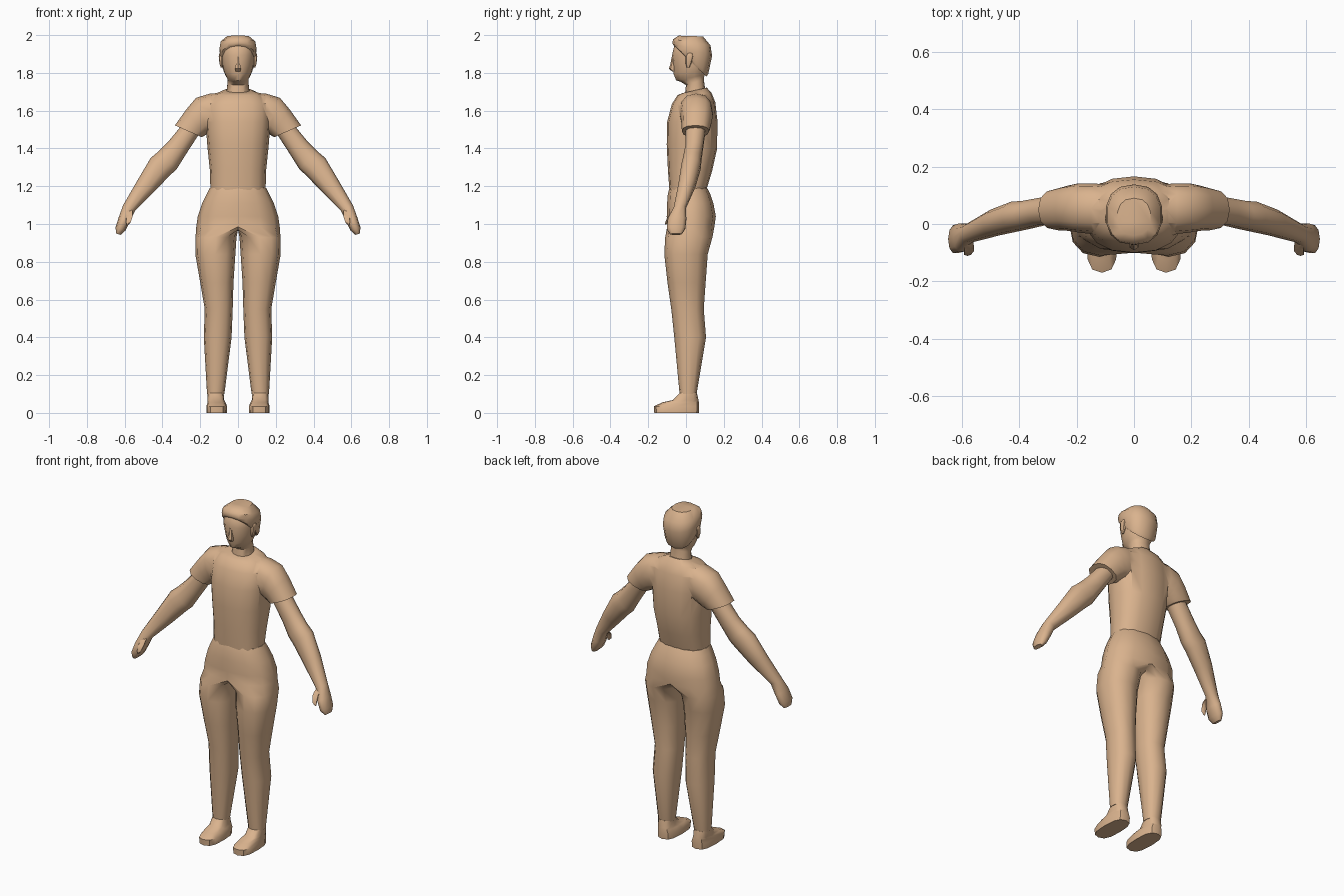
import bpy, bmesh
from math import cos, sin, pi, radians, copysign
from mathutils import Vector as V

mat = bpy.data.materials.new("tan")
mat.diffuse_color = (0.7, 0.45, 0.27, 1)


def ring(c, u, v, n=12, p=2.0, taper=0.0):
    """Superelliptic section around c; taper narrows the -v side."""
    pts = []
    for i in range(n):
        a = 2 * pi * i / n - pi / 2
        s = [copysign(abs(t) ** (2 / p), t) for t in (cos(a), sin(a))]
        k = 1 - taper * max(0, -s[1])
        pts.append(c + u * s[0] * k + v * s[1])
    return pts


def sec(hw, f, b, cx=0, n=12, p=2.3, taper=0.0):
    """Section across x, from front point f to back point b (y, z)."""
    f, b = V((cx, *f)), V((cx, *b))
    return ring((f + b) / 2, V((hw, 0, 0)), (b - f) / 2, n, p, taper)


def limb(top, bot, y0, y1, n=10, p=2.2):
    """Section of an arm: upper and lower outline points (x, z), depth y0..y1."""
    t, b = V((top[0], 0, top[1])), V((bot[0], 0, bot[1]))
    return ring((t + b) / 2 + V((0, (y0 + y1) / 2, 0)), V((0, (y1 - y0) / 2, 0)), (t - b) / 2, n, p)


def finish(name, bm, mirror=False, angle=42):
    bmesh.ops.recalc_face_normals(bm, faces=bm.faces)
    if mirror:
        geo = bm.verts[:] + bm.edges[:] + bm.faces[:]
        bmesh.ops.mirror(bm, geom=geo, axis='X', merge_dist=0.0005)
        bmesh.ops.remove_doubles(bm, verts=bm.verts, dist=0.0005)
        bmesh.ops.recalc_face_normals(bm, faces=bm.faces)
    me = bpy.data.meshes.new(name)
    bm.to_mesh(me)
    bm.free()
    me.materials.append(mat)
    me.shade_smooth()
    me.set_sharp_from_angle(angle=radians(angle))
    ob = bpy.data.objects.new(name, me)
    bpy.context.collection.objects.link(ob)
    return ob


def skin(bm, a, b, closed=True):
    n = min(len(a), len(b))
    for i in range(n if closed else n - 1):
        j = (i + 1) % n
        bm.faces.new((a[i], a[j], b[j], b[i]))


def loft(name, rings, mirror=False, angle=42):
    bm = bmesh.new()
    rows = [[bm.verts.new(p) for p in r] for r in rings]
    for a, b in zip(rows, rows[1:]):
        skin(bm, a, b)
    bm.faces.new(rows[0])
    bm.faces.new(rows[-1])
    return finish(name, bm, mirror, angle)


# Trousers: half pelvis strips, a crotch ring, then one closed leg, mirrored
bm = bmesh.new()
rows = []
for hw, y0, y1, z in ((.150, -.088, .112, 1.19), (.165, -.096, .128, 1.16),
                      (.190, -.100, .145, 1.11), (.213, -.102, .158, 1.04)):
    rows.append([bm.verts.new(p) for p in sec(hw, (y0, z), (y1, z))[:7]])
outer = sec(.221, (-.100, .985), (.150, .985))[:7]
inner = [V((0, .150 - .250 * i / 6, .968)) for i in range(1, 6)]
rows.append([bm.verts.new(p) for p in outer + inner])
for x0, x1, y0, y1, z in ((.008, .225, -.110, .140, .93), (.014, .226, -.115, .115, .84),
                          (.024, .200, -.098, .104, .69), (.028, .176, -.078, .094, .55),
                          (.034, .181, -.062, .106, .40), (.072, .164, -.034, .056, .10)):
    rows.append([bm.verts.new(p) for p in
                 sec((x1 - x0) / 2, (y0, z), (y1, z), (x0 + x1) / 2)])
bm.faces.new(rows[0])
for i, (a, b) in enumerate(zip(rows, rows[1:])):
    skin(bm, a, b, closed=i > 3)
bm.faces.new(rows[-1])
finish("trousers", bm, True, 50)

# Shoes
loft("shoes", [sec(hw, (y0, z), (y1, z), cx, 12, 2.8) for hw, cx, y0, y1, z in (
    (.054, .112, -.168, .068, 0), (.055, .112, -.170, .070, .035), (.047, .114, -.125, .068, .056),
    (.044, .117, -.070, .066, .068), (.042, .118, -.034, .058, .105))], True)

# Shirt body joined with the sleeves
shirt = loft("shirt", [sec(hw, f, b, 0, 16, 2.4) for hw, f, b in (
    (.146, (-.088, 1.18), (.108, 1.18)), (.149, (-.096, 1.29), (.138, 1.28)),
    (.162, (-.102, 1.42), (.165, 1.40)), (.172, (-.100, 1.54), (.166, 1.55)),
    (.170, (-.075, 1.635), (.155, 1.645)), (.125, (-.045, 1.682), (.135, 1.694)),
    (.070, (-.022, 1.692), (.110, 1.722)))])
sleeves = loft("sleeves", [limb(*a, 12, 2.4) for a in (
    ((.060, 1.697), (.090, 1.50), -.030, .135), ((.150, 1.690), (.140, 1.485), -.035, .142),
    ((.222, 1.668), (.162, 1.478), -.030, .142), ((.275, 1.605), (.176, 1.468), -.024, .135),
    ((.334, 1.522), (.193, 1.460), -.022, .122))], True)
mod = shirt.modifiers.new("join sleeves", 'BOOLEAN')
mod.operation = 'UNION'
mod.solver = 'EXACT'
mod.object = sleeves
joined = bpy.data.meshes.new_from_object(
    shirt.evaluated_get(bpy.context.evaluated_depsgraph_get()))
shirt.modifiers.clear()
shirt.data = joined
joined.shade_smooth()
joined.set_sharp_from_angle(angle=radians(42))
bpy.data.objects.remove(sleeves)

# Arms running into flat hands
loft("arms", [limb(*a) for a in (
    ((.300, 1.520), (.210, 1.470), -.005, .105), ((.370, 1.435), (.275, 1.370), -.006, .092),
    ((.420, 1.385), (.325, 1.290), -.018, .083), ((.462, 1.350), (.360, 1.258), -.026, .080),
    ((.530, 1.235), (.440, 1.175), -.042, .052), ((.608, 1.100), (.545, 1.070), -.066, .000),
    ((.630, 1.040), (.572, 1.012), -.098, .004), ((.648, .985), (.596, .965), -.104, -.002),
    ((.646, .950), (.622, .942), -.085, -.022))], True, 50)
loft("thumbs", [ring(V(c), V((r, 0, 0)), V((0, r * .6, r * .8)), 6) for c, r in (
    ((.578, -.050, 1.080), .018), ((.574, -.088, 1.050), .019),
    ((.580, -.103, 1.015), .014), ((.585, -.104, .998), .006))], True)

# Neck and face
loft("head", [sec(hw, f, b, 0, 14, 2.2, t) for hw, f, b, t in (
    (.064, (-.008, 1.670), (.104, 1.70), 0), (.056, (.000, 1.735), (.094, 1.765), 0),
    (.058, (-.030, 1.754), (.096, 1.780), .2), (.064, (-.052, 1.760), (.100, 1.790), .35),
    (.077, (-.066, 1.795), (.112, 1.815), .25), (.085, (-.068, 1.840), (.122, 1.845), .12),
    (.088, (-.074, 1.893), (.126, 1.895), .05), (.086, (-.062, 1.945), (.122, 1.945), 0),
    (.050, (-.030, 1.980), (.085, 1.980), 0))])

# Hair cap with a tilted hairline
loft("hair", [sec(hw, f, b, 0, 14, 2.4) for hw, f, b in (
    (.089, (-.058, 1.940), (.108, 1.780)), (.096, (-.068, 1.948), (.118, 1.795)),
    (.099, (-.073, 1.958), (.138, 1.890)), (.094, (-.068, 1.978), (.130, 1.945)),
    (.058, (-.040, 1.997), (.090, 1.993)))])

# Nose and ears
loft("nose", [sec(hw, (y, z), (-.050, z), 0, 6) for hw, y, z in (
    (.008, -.076, 1.885), (.012, -.082, 1.850), (.018, -.091, 1.822), (.014, -.074, 1.808))])
loft("ears", [sec(hw, (y0, z), (y1, z), .088, 8) for hw, y0, y1, z in (
    (.004, .004, .018, 1.828), (.010, -.002, .028, 1.850),
    (.014, -.003, .040, 1.885), (.012, .004, .038, 1.900), (.005, .012, .030, 1.910))], True)
